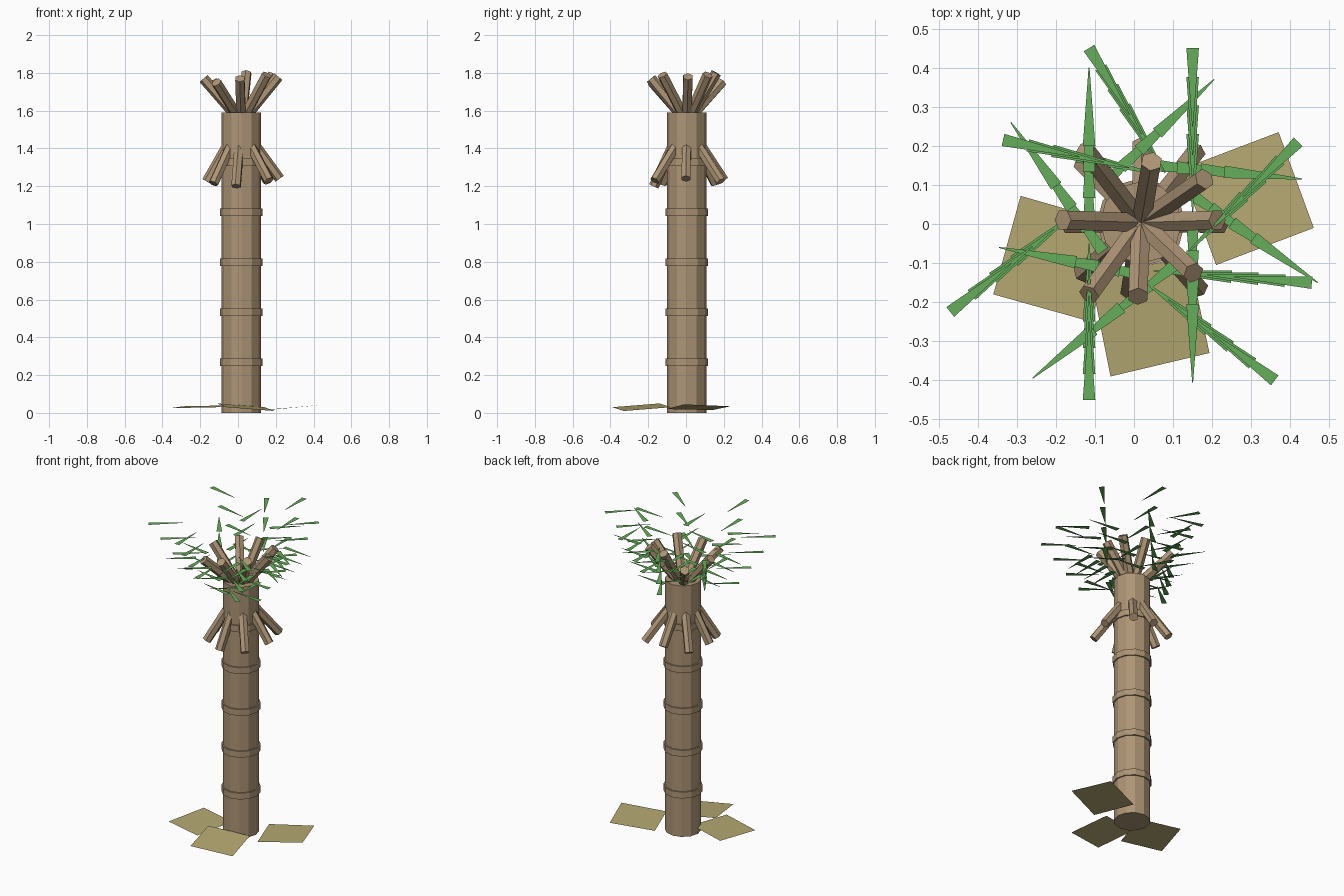
import bpy, bmesh, math
from mathutils import Vector

if "Cube" in bpy.data.objects:
    bpy.data.objects.remove(bpy.data.objects["Cube"])

CX, CY = 0.018, 0.004


def material(name, rgb):
    m = bpy.data.materials.new(name)
    m.diffuse_color = (*rgb, 1)
    m.use_nodes = True
    m.node_tree.nodes["Principled BSDF"].inputs["Base Color"].default_value = m.diffuse_color
    return m


BARK = material("bark", (0.42, 0.30, 0.18))
GREEN = material("leaf_green", (0.13, 0.42, 0.10))
DRY = material("dry_leaf", (0.47, 0.40, 0.17))


def rod(name, a, b, radius, sides):
    a, b = Vector(a), Vector(b)
    d = b - a
    bpy.ops.mesh.primitive_cylinder_add(vertices=sides, radius=radius, depth=d.length,
                                        location=(a + b) / 2)
    ob = bpy.context.object
    ob.rotation_euler = d.to_track_quat('Z', 'Y').to_euler()
    ob.name = name
    ob.data.materials.append(BARK)
    return ob


def flat_mesh(name, polys, mat):
    bm = bmesh.new()
    for p in polys:
        bm.faces.new([bm.verts.new(v) for v in p])
    me = bpy.data.meshes.new(name)
    bm.to_mesh(me)
    bm.free()
    ob = bpy.data.objects.new(name, me)
    bpy.context.collection.objects.link(ob)
    me.materials.append(mat)


# Trunk and bark rings
def upright(name, z0, z1, radius):
    bpy.ops.mesh.primitive_cylinder_add(vertices=12, radius=radius, depth=z1 - z0,
                                        location=(CX, CY, (z0 + z1) / 2))
    bpy.context.object.name = name
    bpy.context.object.data.materials.append(BARK)


upright("trunk", 0, 1.59, 0.105)
for i in range(5):
    z = 0.267 + i * 0.265
    upright("bark_ring", z - 0.02, z + 0.02, 0.113)

# Upper frond stalks fanning out of the trunk top
for tip in [(0.213, 0.01, 1.78), (0.18, 0.115, 1.79), (0.045, 0.16, 1.80), (-0.125, 0.19, 1.75),
            (-0.182, 0.01, 1.77), (-0.115, -0.18, 1.75), (0.01, -0.185, 1.77), (0.152, -0.125, 1.79)]:
    rod("upper_stalk", (CX, CY, 1.54), tip, 0.028, 6)

# Lower broken stalks hanging from the trunk
for tip in [(0.22, 0.0, 1.24), (0.158, 0.185, 1.225), (0.02, 0.2, 1.23), (-0.13, 0.155, 1.215),
            (-0.165, 0.0, 1.225), (-0.13, -0.125, 1.215), (-0.01, -0.17, 1.20), (0.165, -0.165, 1.23)]:
    r = Vector((tip[0] - CX, tip[1] - CY)).normalized() * 0.075
    rod("lower_stalk", (CX + r.x, CY + r.y, 1.415), tip, 0.027, 6)


# Leaf blades: stacked flat slivers climbing outward along each line
def blades(start, end, z0, z1, length, n, wide_outside):
    s, e = Vector((*start, 0)), Vector((*end, 0))
    d = (e - s).normalized()
    side = Vector((-d.y, d.x, 0)) * 0.016
    total = (e - s).length
    out = []
    for i in range(n):
        t = i / (n - 1)
        outer = s + d * (length + (total - length) * t)
        inner = outer - d * length
        base, tip = (outer, inner) if wide_outside else (inner, outer)
        z = Vector((0, 0, z0 + (z1 - z0) * t))
        out.append([base - side + z, base + side + z, tip + side * 0.08 + z,
                    tip - side * 0.08 + z])
    return out


broad = [((0.15, 0.03), (0.15, 0.45), 1.97), ((0.08, 0.13), (-0.115, 0.45), 1.90),
         ((0.14, -0.07), (0.42, 0.21), 1.98), ((0.05, -0.12), (0.455, -0.15), 1.86),
         ((0.03, -0.15), (0.36, -0.40), 1.89), ((-0.115, -0.05), (-0.115, -0.45), 1.95),
         ((-0.15, 0.03), (-0.47, -0.225), 1.90), ((0.05, 0.13), (-0.335, 0.215), 2.0)]
pointed = [((-0.08, 0.10), (0.205, 0.37), 1.84), ((-0.115, 0.0), (-0.115, 0.40), 1.85),
           ((-0.08, -0.07), (-0.315, 0.26), 1.80), ((0.02, -0.13), (-0.345, -0.06), 1.75),
           ((0.11, -0.10), (-0.26, -0.395), 1.80), ((0.15, 0.0), (0.15, -0.405), 1.81),
           ((0.14, 0.08), (0.47, -0.15), 1.86), ((0.05, 0.15), (0.43, 0.115), 1.80)]
polys = []
for a, b, z in broad:
    polys += blades(a, b, z - 0.29, z, 0.20, 4, True)
for a, b, z in pointed:
    polys += blades(a, b, z - 0.20, z, 0.20, 4, False)
flat_mesh("leaf_blades", polys, GREEN)

# Dry leaves at the foot
flat_mesh("dry_leaves", [
    [(0.37, 0.235, 0.035), (0.12, 0.14, 0.015), (0.21, -0.105, 0.02), (0.46, -0.01, 0.045)],
    [(-0.29, 0.072, 0.035), (-0.36, -0.18, 0.025), (-0.11, -0.25, 0.03), (-0.04, 0.0, 0.04)],
    [(-0.11, -0.14, 0.05), (-0.06, -0.39, 0.03), (0.193, -0.33, 0.01), (0.14, -0.08, 0.03)],
], DRY)
